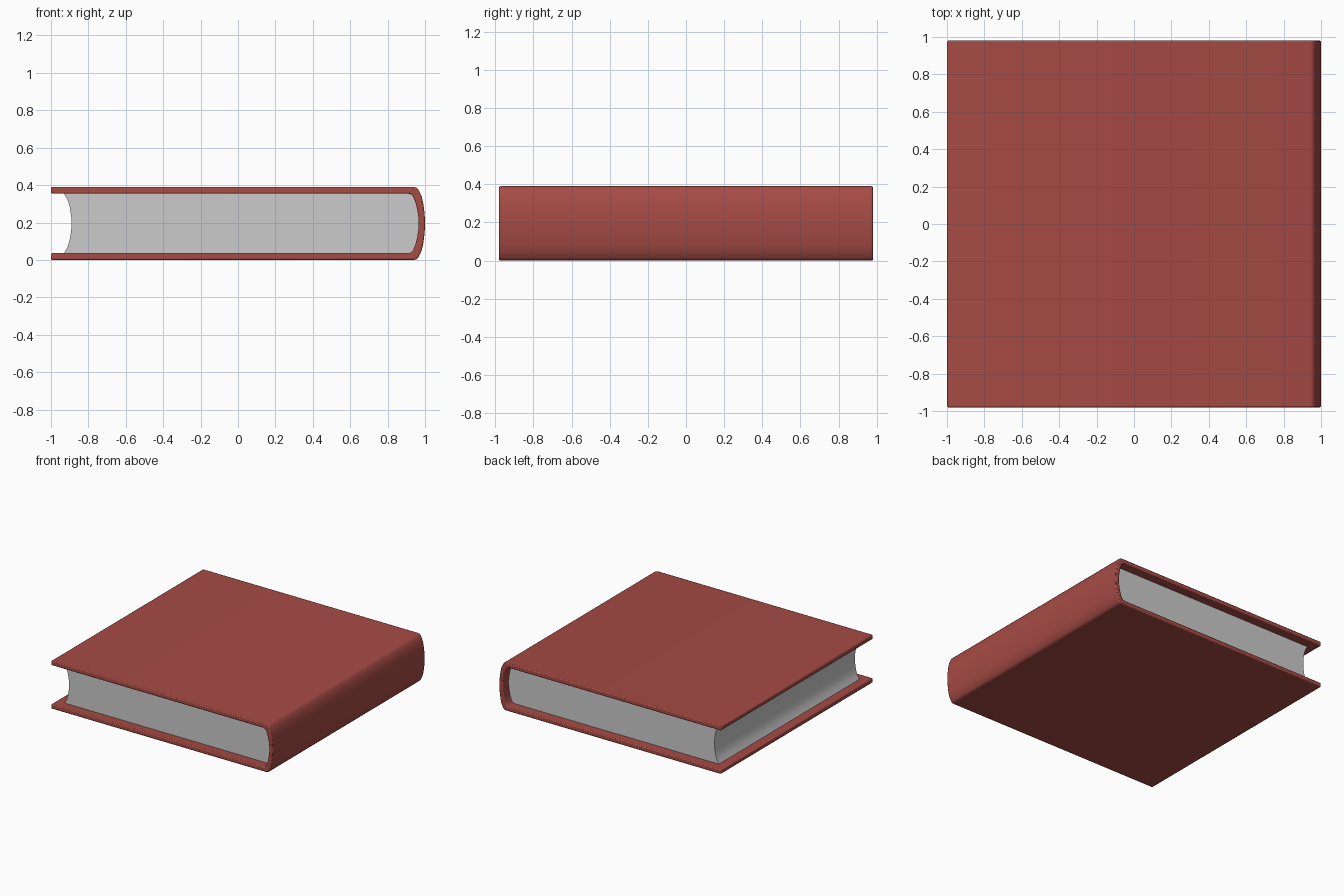
import bpy, bmesh, math

if "Cube" in bpy.data.objects:
    bpy.data.objects.remove(bpy.data.objects["Cube"])

MID = 0.195  # half height of the book


def mirrored(lower):
    """Lower half of a curve (last point at mid height) plus its mirror image."""
    return lower + [(x, 2 * MID - z) for x, z in reversed(lower[:-1])]


def extrude_profile(name, profile, half_depth, color=None, bevel=0.0):
    bm = bmesh.new()
    face = bm.faces.new([bm.verts.new((x, -half_depth, z)) for x, z in profile])
    ext = bmesh.ops.extrude_face_region(bm, geom=[face], use_keep_orig=True)
    verts = [g for g in ext["geom"] if isinstance(g, bmesh.types.BMVert)]
    bmesh.ops.translate(bm, verts=verts, vec=(0, 2 * half_depth, 0))
    bmesh.ops.recalc_face_normals(bm, faces=bm.faces)
    mesh = bpy.data.meshes.new(name)
    bm.to_mesh(mesh)
    bm.free()
    obj = bpy.data.objects.new(name, mesh)
    bpy.context.collection.objects.link(obj)
    if color:
        mat = bpy.data.materials.new(name)
        mat.diffuse_color = color
        mat.use_nodes = True
        mat.node_tree.nodes["Principled BSDF"].inputs["Base Color"].default_value = mat.diffuse_color
        mesh.materials.append(mat)
    if bevel:
        mod = obj.modifiers.new("soft_edges", "BEVEL")
        mod.width = bevel
        mod.segments = 2
        mod.limit_method = "ANGLE"
        mod.angle_limit = math.radians(60)
    bpy.ops.object.select_all(action="DESELECT")
    obj.select_set(True)
    bpy.context.view_layer.objects.active = obj
    bpy.ops.object.shade_smooth_by_angle(angle=math.radians(40))
    return obj


# Spine curves, lower halves
outer = mirrored([(0.94, 0.0), (0.955, 0.004), (0.965, 0.015), (0.982, 0.05),
                  (0.991, 0.09), (0.998, 0.145), (1.0, MID)])
inner = mirrored([(0.912, 0.036), (0.925, 0.04), (0.935, 0.05), (0.948, 0.08),
                  (0.958, 0.12), (0.964, 0.16), (0.966, MID)])
# Hollow fore edge of the pages
fore_edge = mirrored([(-0.93, 0.036), (-0.91, 0.072), (-0.899, 0.11),
                      (-0.892, 0.155), (-0.89, MID)])

# Hard cover: two boards joined by the rounded spine
cover = ([(-1.0, 0.0)] + outer + [(-1.0, 0.39), (-1.0, 0.354)]
         + inner[::-1] + [(-1.0, 0.036)])
extrude_profile("cover", cover, 0.98, (0.38, 0.07, 0.06, 1), 0.007)

# Page block
extrude_profile("pages", inner + fore_edge[::-1], 0.905)
